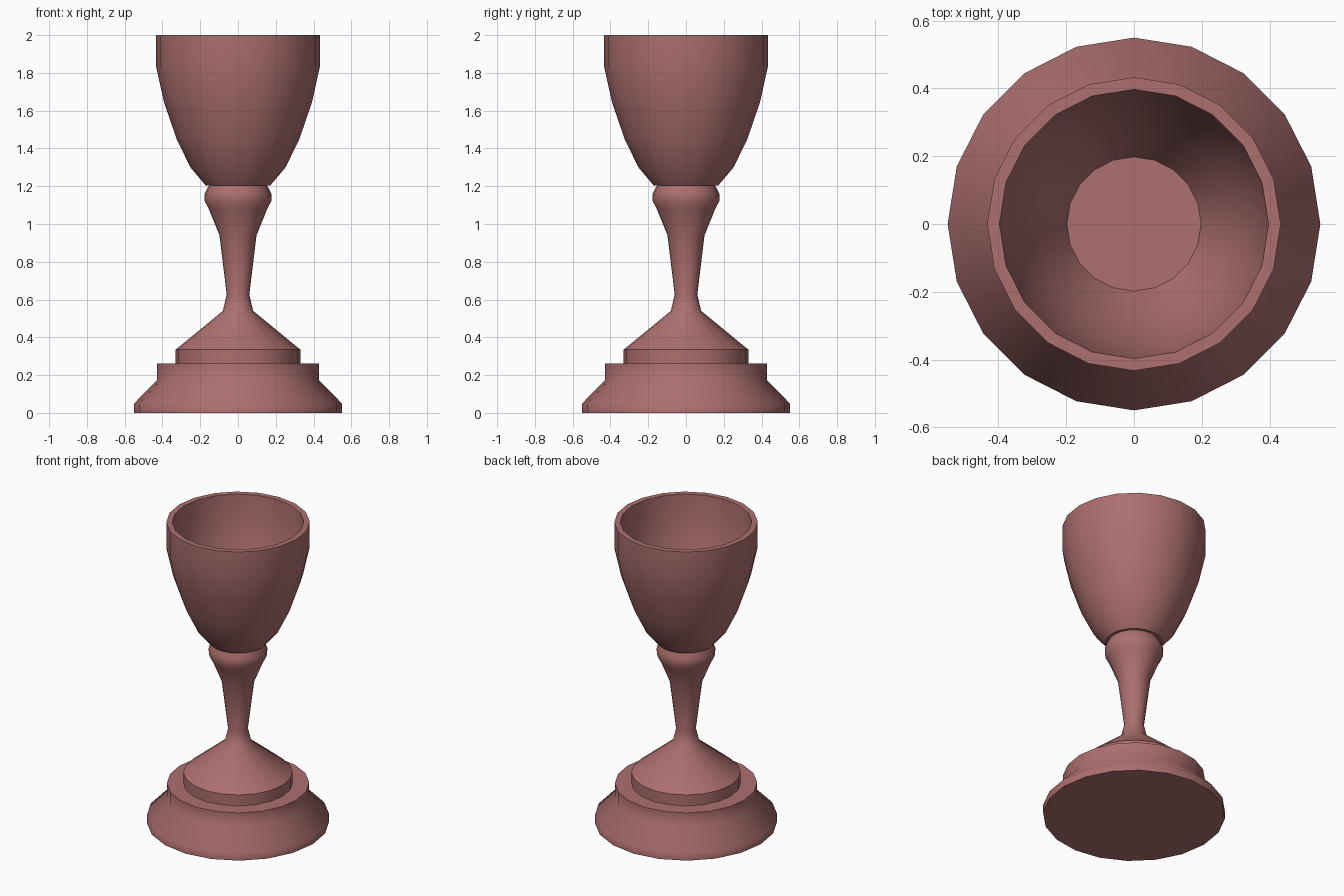
import bpy, bmesh, math

if "Cube" in bpy.data.objects:
    bpy.data.objects.remove(bpy.data.objects["Cube"])

SIDES = 20

mat = bpy.data.materials.new("dull_red")
mat.diffuse_color = (0.42, 0.16, 0.16, 1)
mat.use_nodes = True
mat.node_tree.nodes["Principled BSDF"].inputs["Base Color"].default_value = mat.diffuse_color


def lathe(name, profile):
    """Spin an (r, z) profile into a closed solid; the first and last rings are capped."""
    bm = bmesh.new()
    rings = []
    for r, z in profile:
        rings.append([bm.verts.new((r * math.cos(2 * math.pi * i / SIDES),
                                    r * math.sin(2 * math.pi * i / SIDES), z))
                      for i in range(SIDES)])
    for a, b in zip(rings, rings[1:]):
        for i in range(SIDES):
            j = (i + 1) % SIDES
            bm.faces.new((a[i], a[j], b[j], b[i]))
    bm.faces.new(rings[0][::-1])
    bm.faces.new(rings[-1])
    bmesh.ops.recalc_face_normals(bm, faces=bm.faces)
    mesh = bpy.data.meshes.new(name)
    bm.to_mesh(mesh)
    bm.free()
    mesh.materials.append(mat)
    ob = bpy.data.objects.new(name, mesh)
    bpy.context.collection.objects.link(ob)
    bpy.ops.object.select_all(action='DESELECT')
    ob.select_set(True)
    bpy.context.view_layer.objects.active = ob
    bpy.ops.object.shade_smooth_by_angle(angle=math.radians(47))
    return ob


# flared base plate
lathe("base", [(0.55, 0), (0.55, 0.05), (0.43, 0.172), (0.43, 0.262)])

# step, cone, thin stem and knob under the cup
lathe("stem", [(0.33, 0.25), (0.33, 0.335), (0.08, 0.54), (0.06, 0.627),
               (0.098, 0.94), (0.155, 1.08), (0.176, 1.12), (0.177, 1.16),
               (0.148, 1.215)])

# hollow cup: outside up to the rim, then down the inside to the floor
lathe("cup", [(0.172, 1.205), (0.252, 1.30), (0.325, 1.45), (0.392, 1.645),
              (0.433, 1.83), (0.433, 2.0),
              (0.397, 2.0), (0.392, 1.83), (0.352, 1.645), (0.285, 1.45),
              (0.198, 1.29)])
